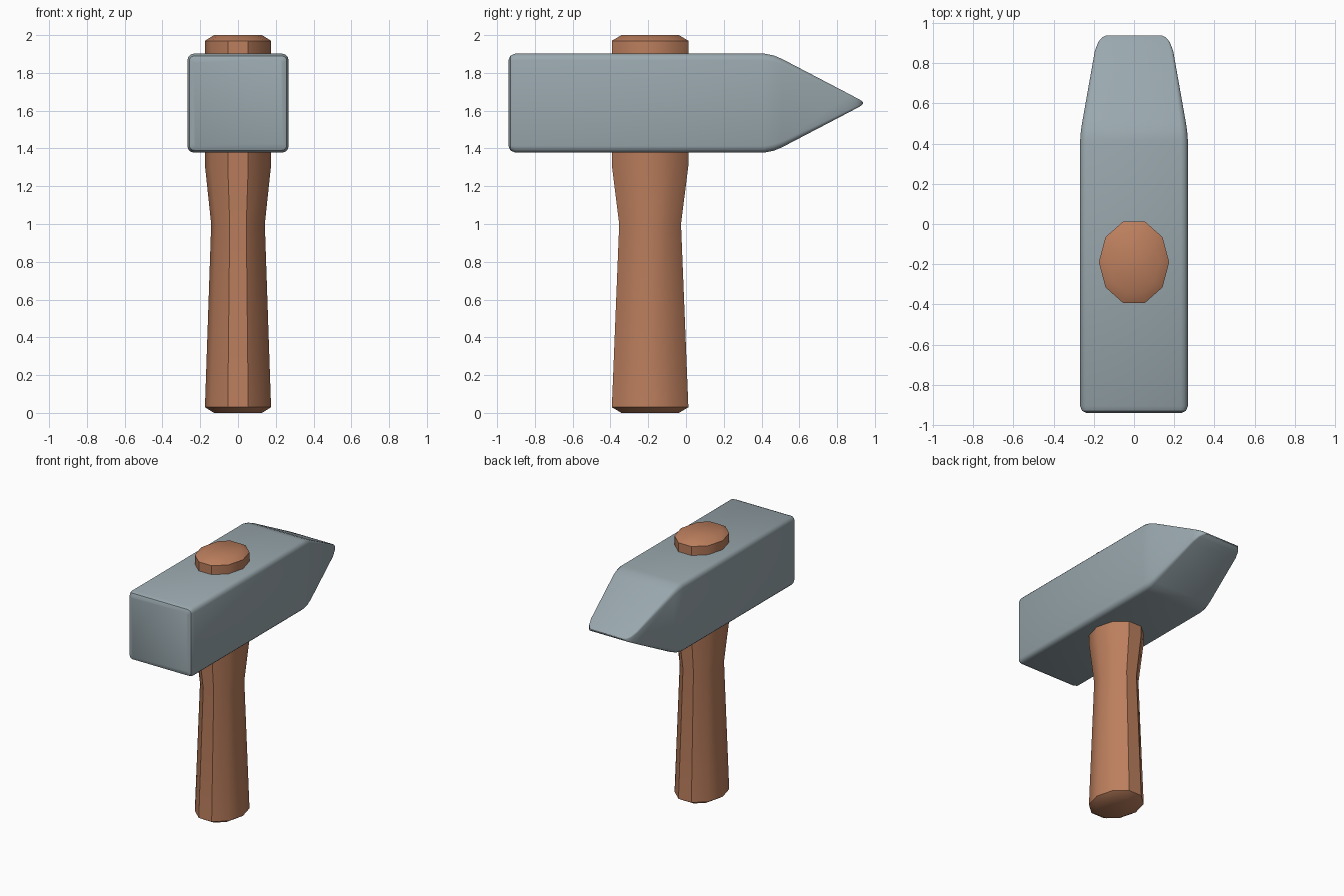
import bpy, bmesh
from math import sin, cos, pi, radians

if "Cube" in bpy.data.objects:
    bpy.data.objects.remove(bpy.data.objects["Cube"])


def material(name, color):
    m = bpy.data.materials.new(name)
    m.diffuse_color = (*color, 1)
    m.use_nodes = True
    m.node_tree.nodes["Principled BSDF"].inputs["Base Color"].default_value = m.diffuse_color
    return m


def loft(name, rings, mat, angle):
    """Skin a list of equal-length closed rings and cap both ends."""
    bm = bmesh.new()
    loops = [[bm.verts.new(p) for p in ring] for ring in rings]
    for a, b in zip(loops, loops[1:]):
        for i in range(len(a)):
            j = (i + 1) % len(a)
            bm.faces.new((a[i], a[j], b[j], b[i]))
    bm.faces.new(loops[0])
    bm.faces.new(loops[-1])
    bmesh.ops.recalc_face_normals(bm, faces=bm.faces)
    me = bpy.data.meshes.new(name)
    bm.to_mesh(me)
    bm.free()
    ob = bpy.data.objects.new(name, me)
    bpy.context.collection.objects.link(ob)
    me.materials.append(mat)
    bpy.ops.object.select_all(action='DESELECT')
    ob.select_set(True)
    bpy.context.view_layer.objects.active = ob
    bpy.ops.object.shade_smooth_by_angle(angle=radians(angle))
    return ob


def rounded_rect(y, hx, hz, r, zc=1.64, seg=3):
    pts = []
    for k, (sx, sz) in enumerate(((1, 1), (-1, 1), (-1, -1), (1, -1))):
        for s in range(seg + 1):
            a = (k + s / seg) * pi / 2
            pts.append((sx * (hx - r) + r * cos(a), y, zc + sz * (hz - r) + r * sin(a)))
    return pts


def decagon(z, rx, ry, yc=-0.19):
    return [(rx * cos(i * pi / 5), yc + ry * sin(i * pi / 5), z) for i in range(10)]


steel = material("steel", (0.32, 0.39, 0.42))
wood = material("wood", (0.50, 0.21, 0.11))

# Hammer head: square striking face at -y, wedge at +y (y, half width, half height, corner radius)
head_sections = [
    (-0.94, 0.235, 0.227, 0.012), (-0.93, 0.258, 0.25, 0.026), (-0.905, 0.268, 0.262, 0.035),
    (0.415, 0.268, 0.262, 0.035), (0.465, 0.264, 0.252, 0.034), (0.51, 0.257, 0.233, 0.03),
    (0.86, 0.195, 0.05, 0.014), (0.905, 0.178, 0.026, 0.01), (0.925, 0.162, 0.015, 0.007),
    (0.938, 0.14, 0.004, 0.002)]
loft("hammer_head", [rounded_rect(*s) for s in head_sections], steel, 40)

# Handle: ten-sided oval shaft with a narrow waist and chamfered ends (z, x radius, y radius)
handle_sections = [
    (0, 0.127, 0.16), (0.03, 0.175, 0.213), (1.0, 0.142, 0.172),
    (1.31, 0.175, 0.213), (1.97, 0.175, 0.213), (2.0, 0.127, 0.16)]
loft("handle", [decagon(*s) for s in handle_sections], wood, 40)
